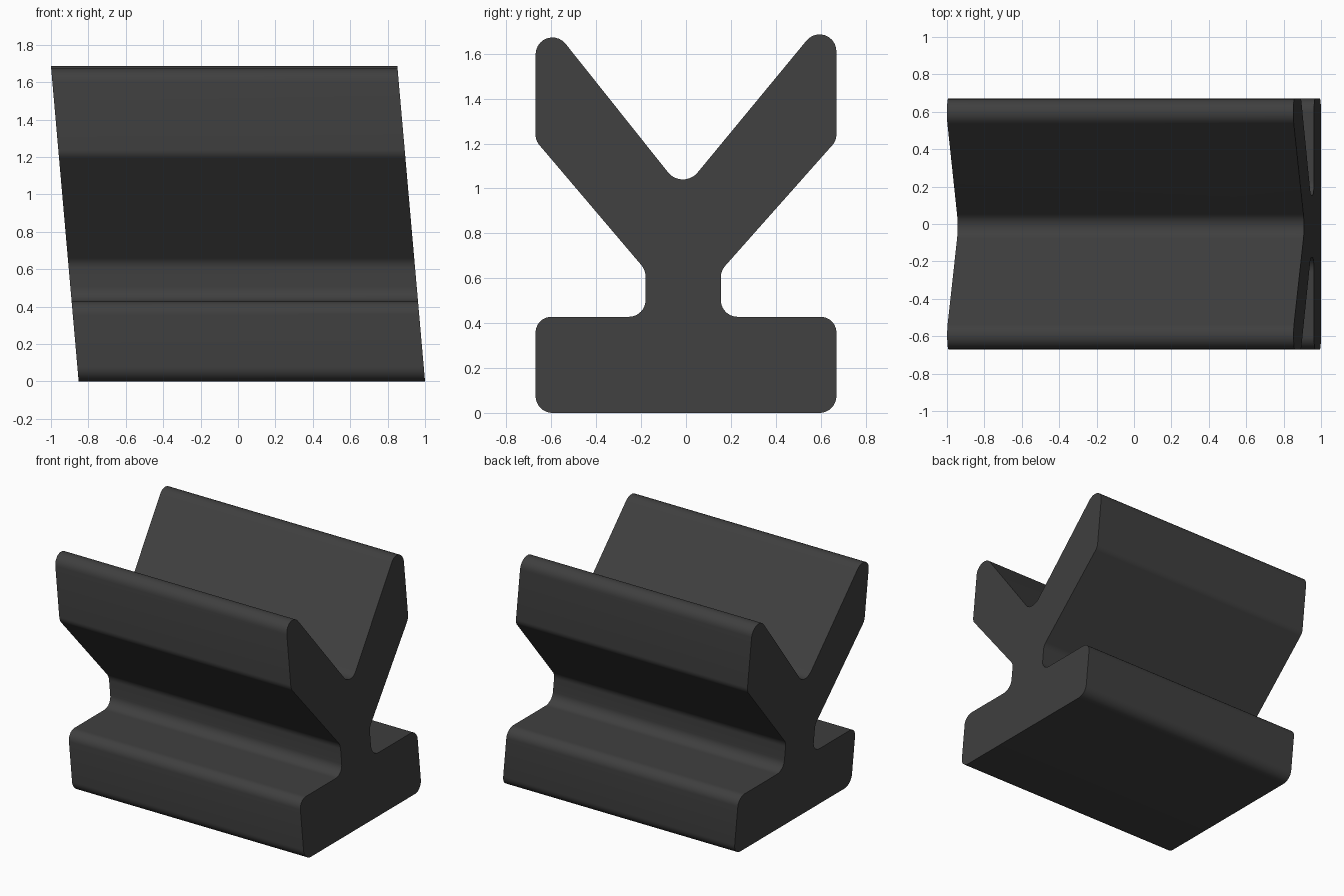
import bpy, bmesh, math
from mathutils import Vector

if "Cube" in bpy.data.objects:
    bpy.data.objects.remove(bpy.data.objects["Cube"])

HALF_LENGTH = 0.926
TOP = 1.685
LEAN = 0.148  # x shift from bottom to top

# Cross-section corners: y, z, rounding radius
corners = [
    (-0.67, 0.0, 0.075), (0.67, 0.0, 0.075), (0.67, 0.428, 0.07),
    (0.155, 0.428, 0.075), (0.155, 0.633, 0.08), (0.67, 1.213, 0.07),
    (0.67, 1.82, 0.075), (-0.015, 0.99, 0.085), (-0.67, 1.812, 0.075),
    (-0.67, 1.213, 0.07), (-0.18, 0.636, 0.08), (-0.18, 0.428, 0.075),
    (-0.67, 0.428, 0.07),
]


def rounded(points, steps=10):
    """Replace every corner with a tangent arc."""
    out = []
    for i, (y, z, r) in enumerate(points):
        p = Vector((y, z))
        a = (Vector(points[i - 1][:2]) - p).normalized()
        b = (Vector(points[(i + 1) % len(points)][:2]) - p).normalized()
        half = a.angle(b) / 2
        centre = p + (a + b).normalized() * (r / math.sin(half))
        reach = r / math.tan(half)
        start, end = p + a * reach - centre, p + b * reach - centre
        sweep = start.angle(end)
        for k in range(steps + 1):
            t = k / steps
            out.append(centre + (start * math.sin((1 - t) * sweep)
                                 + end * math.sin(t * sweep)) / math.sin(sweep))
    return out


# Extrude the profile between two slanted ends
profile = rounded(corners)
bm = bmesh.new()
rings = []
for side in (-1, 1):
    rings.append([bm.verts.new((side * HALF_LENGTH + LEAN * (0.5 - p.y / TOP), p.x, p.y))
                  for p in profile])
n = len(profile)
for i in range(n):
    j = (i + 1) % n
    bm.faces.new((rings[0][i], rings[0][j], rings[1][j], rings[1][i]))
bm.faces.new(rings[0])
bm.faces.new(rings[1])
bmesh.ops.recalc_face_normals(bm, faces=bm.faces)

mesh = bpy.data.meshes.new("y_block")
bm.to_mesh(mesh)
bm.free()
block = bpy.data.objects.new("y_block", mesh)
bpy.context.collection.objects.link(block)

# Dark plastic colour
mat = bpy.data.materials.new("dark_grey")
mat.diffuse_color = (0.05, 0.05, 0.05, 1)
mat.use_nodes = True
mat.node_tree.nodes["Principled BSDF"].inputs["Base Color"].default_value = mat.diffuse_color
mesh.materials.append(mat)

bpy.context.view_layer.objects.active = block
block.select_set(True)
bpy.ops.object.shade_smooth_by_angle(angle=math.radians(30))
